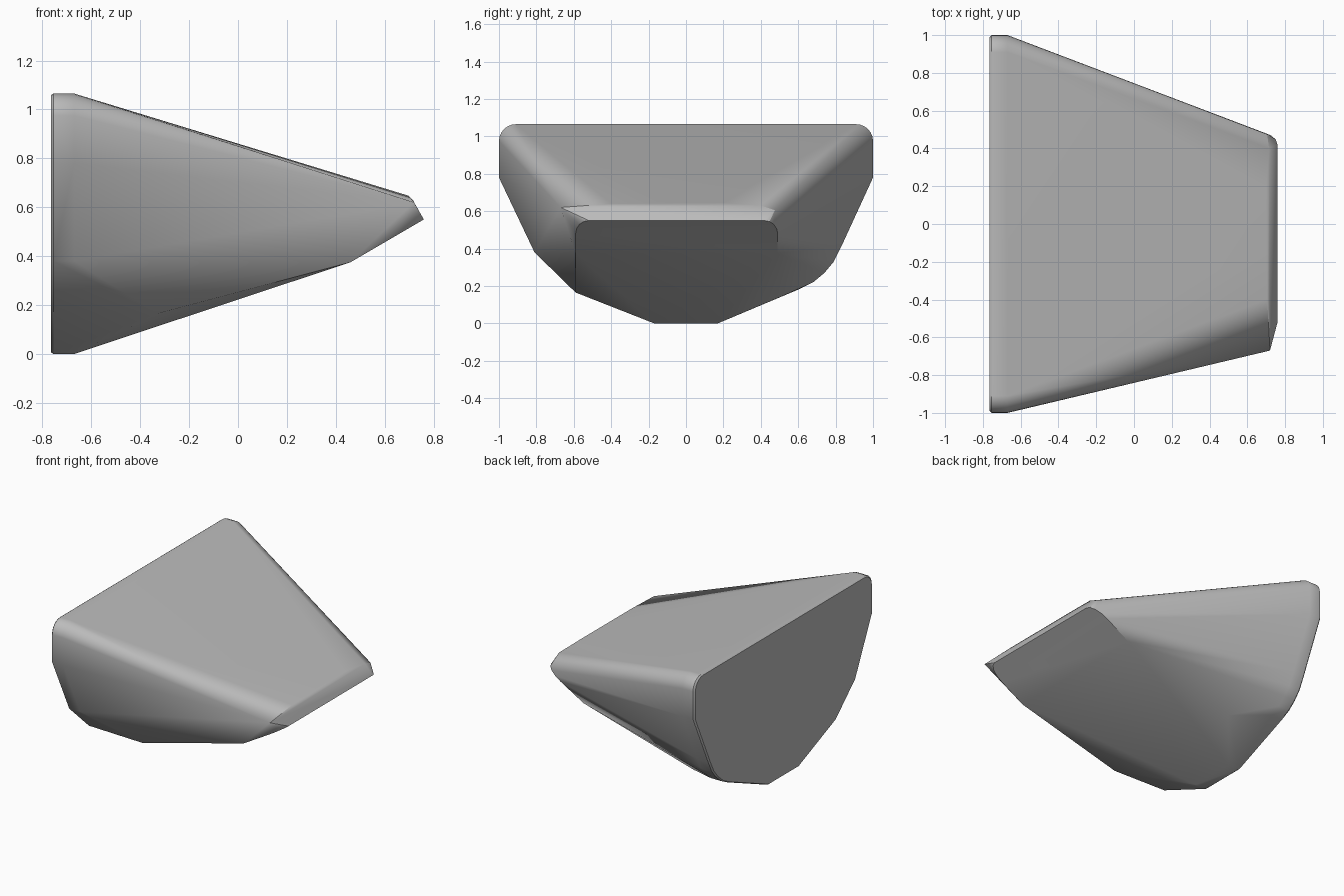
import bpy, bmesh, math

cube = bpy.data.objects.get("Cube")
if cube:
    bpy.data.objects.remove(cube, do_unlink=True)

# Material
mat = bpy.data.materials.new("plain_grey")
mat.use_nodes = True
grey = (0.5, 0.5, 0.5, 1)
mat.diffuse_color = grey
mat.node_tree.nodes["Principled BSDF"].inputs["Base Color"].default_value = grey


def arc(cy, cz, r, start, end, steps=6):
    """Rounded corner in the y-z plane, angles in degrees."""
    angles = [math.radians(start + (end - start) * i / steps) for i in range(steps + 1)]
    return [(cy + r * math.cos(a), cz + r * math.sin(a)) for a in angles]


# Wide end outline (y, z): rounded top corners, chamfered and rounded lower corners
outline = arc(0.91, 0.975, 0.09, 0, 90) + arc(-0.91, 0.975, 0.09, 90, 180)
outline += [(-1, 0.78), (-0.81, 0.38), (-0.59, 0.175), (-0.17, 0)]
outline += [(0.17, 0), (0.61, 0.185), (0.68, 0.22), (0.74, 0.27),
            (0.79, 0.33), (0.83, 0.41), (1, 0.78)]

points = []
for x, scale in ((-0.67, 1), (-0.755, 1), (-0.765, 0.988)):
    points += [(x, y * scale, 0.53 + (z - 0.53) * scale) for y, z in outline]

# Narrow end: bowed upper ridge
points += [(0.72, -0.67, 0.62), (0.705, -0.4, 0.64), (0.695, -0.1, 0.648),
           (0.7, 0.2, 0.645), (0.715, 0.4, 0.63), (0.705, 0.475, 0.605)]

# Narrow end: tip of the undercut with rounded corners
for y_out, side in ((-0.59, -1), (0.49, 1)):
    for y, z in arc(0, 0.48, 0.07, 0, 90, 4):
        points.append((0.76 + (z - 0.55) * 1.714, y_out + side * (y - 0.07), z))
    points.append((0.46, y_out, 0.375))

# Lower side corners of the undercut
points += [(-0.33, -0.59, 0.165), (-0.4, 0.49, 0.135)]

# Wedge body as the hull of its outlines
bm = bmesh.new()
for p in points:
    bm.verts.new(p)
hull = bmesh.ops.convex_hull(bm, input=bm.verts[:])
loose = {v for key in ("geom_interior", "geom_unused") for v in hull[key]
         if isinstance(v, bmesh.types.BMVert)}
bmesh.ops.delete(bm, geom=list(loose), context='VERTS')
bmesh.ops.dissolve_limit(bm, angle_limit=math.radians(0.5), verts=bm.verts[:], edges=bm.edges[:])
bmesh.ops.recalc_face_normals(bm, faces=bm.faces[:])
mesh = bpy.data.meshes.new("wedge_body")
bm.to_mesh(mesh)
bm.free()
mesh.materials.append(mat)
body = bpy.data.objects.new("wedge_body", mesh)
bpy.context.collection.objects.link(body)

# Smooth rounded edges, keep the hard ones
bpy.ops.object.select_all(action='DESELECT')
body.select_set(True)
bpy.context.view_layer.objects.active = body
bpy.ops.object.shade_smooth_by_angle(angle=math.radians(30))
weighted = body.modifiers.new("weighted_normals", 'WEIGHTED_NORMAL')
weighted.keep_sharp = True
